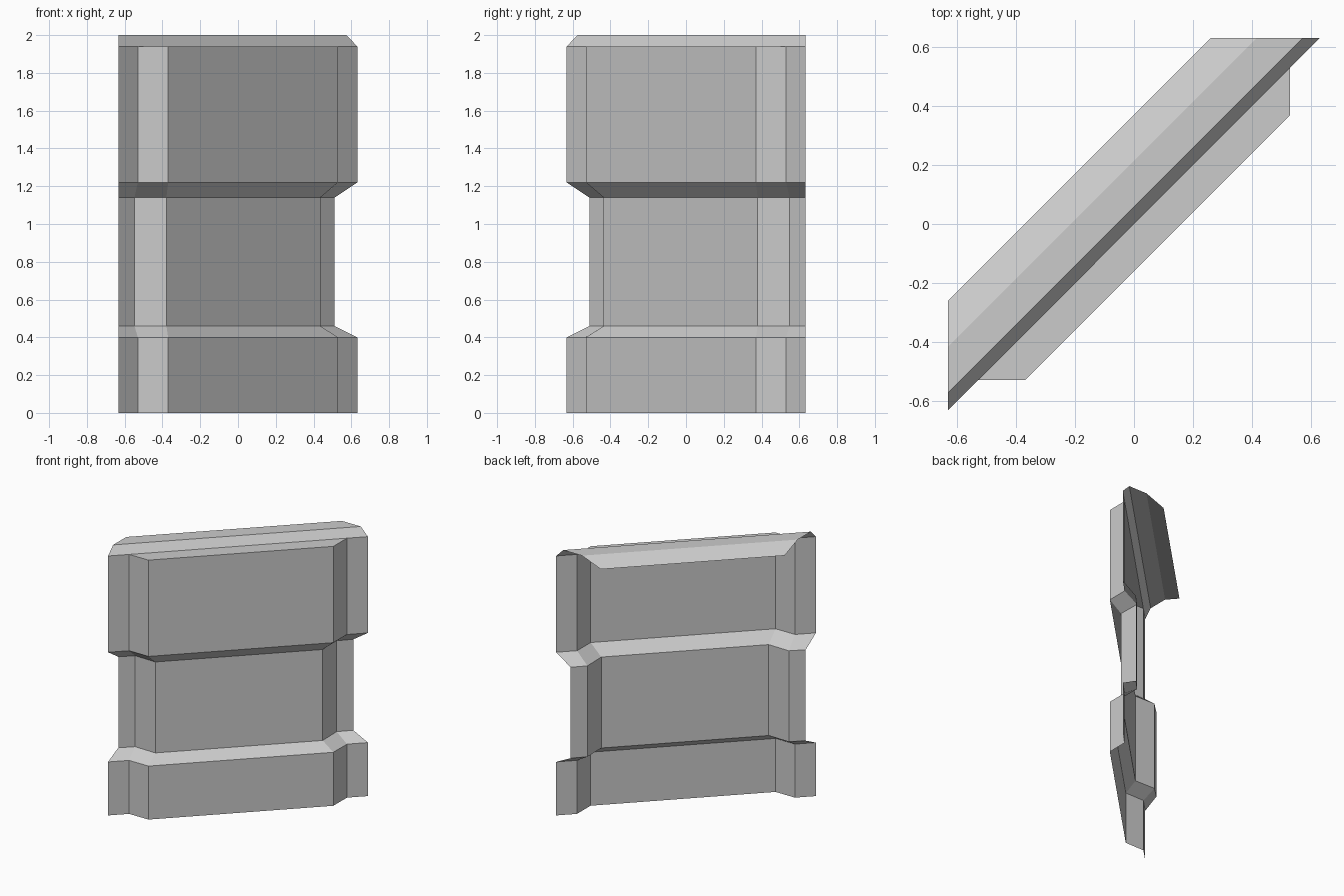
import bpy, bmesh
from mathutils import Matrix
from math import radians

if "Cube" in bpy.data.objects:
    bpy.data.objects.remove(bpy.data.objects["Cube"])

# Half cross-sections as (along wall, out of wall): outer end, wing fold, panel edge
WIDE = [(0.894, 0.0), (0.75, 0.0), (0.636, 0.113)]
NARROW = [(0.809, -0.085), (0.693, -0.082), (0.576, 0.04)]
LEVELS = [(0.0, WIDE), (0.4, WIDE), (0.46, NARROW),
          (1.14, NARROW), (1.22, WIDE), (1.94, WIDE)]
# Coping over the wall top: (out of wall, height); ends are mitred at 45 degrees
COPING = [(0.0, 1.94), (-0.042, 2.0), (-0.152, 2.0), (-0.262, 1.94)]


def make_sheet(name, rows):
    """Skin neighbouring rows of points with quads."""
    bm = bmesh.new()
    grid = [[bm.verts.new(p) for p in row] for row in rows]
    for low, high in zip(grid, grid[1:]):
        for i in range(len(low) - 1):
            bm.faces.new((low[i], low[i + 1], high[i + 1], high[i]))
    # the wall runs diagonally between x and y
    bm.transform(Matrix.Rotation(radians(45), 4, 'Z'))
    mesh = bpy.data.meshes.new(name)
    bm.to_mesh(mesh)
    bm.free()
    obj = bpy.data.objects.new(name, mesh)
    bpy.context.collection.objects.link(obj)
    return obj


def full_row(half, z):
    left = [(-u, -v, z) for u, v in half]
    right = [(u, -v, z) for u, v in reversed(half)]
    return left + right


# Folded wall panel with recessed middle band
make_sheet("wall_panel", [full_row(half, z) for z, half in LEVELS])

# Flat ledge closing the top of the raised panel
make_sheet("panel_ledge", [[(-u, -v, 1.94), (u, -v, 1.94)]
                           for u, v in reversed(WIDE[1:])])

# Bevelled coping reaching over the back
make_sheet("wall_coping", [[(-0.894 - v, -v, z), (0.894 + v, -v, z)]
                           for v, z in COPING])
